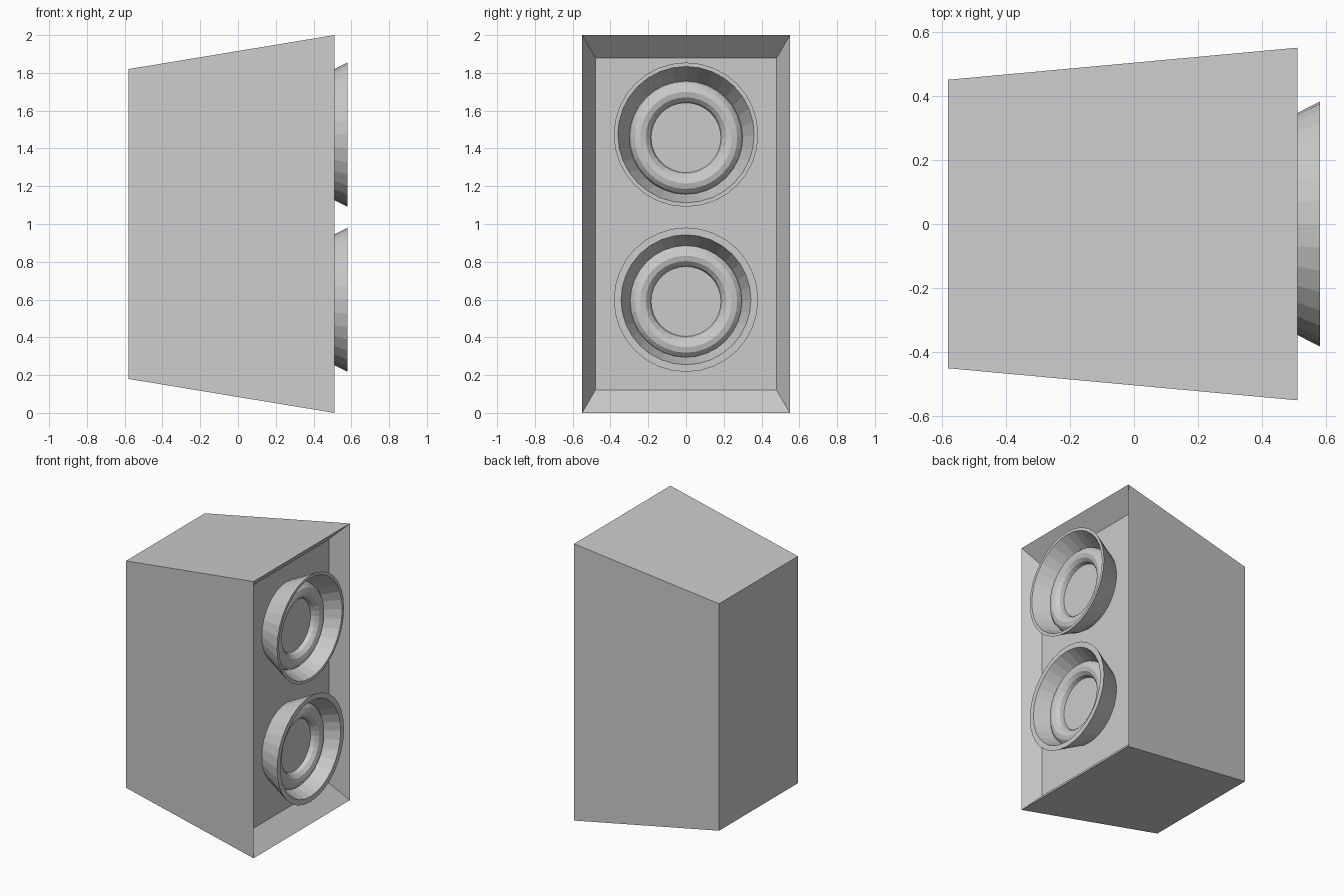
import bpy
import bmesh
from math import cos, sin, pi, radians

if "Cube" in bpy.data.objects:
    bpy.data.objects.remove(bpy.data.objects["Cube"])

SIDES = 32


def finish(name, bm):
    bmesh.ops.recalc_face_normals(bm, faces=bm.faces)
    mesh = bpy.data.meshes.new(name)
    bm.to_mesh(mesh)
    bm.free()
    obj = bpy.data.objects.new(name, mesh)
    bpy.context.collection.objects.link(obj)
    return obj


def loft(name, rings, close=False):
    """Skin a list of point loops; cap the ends or join last to first."""
    bm = bmesh.new()
    loops = [[bm.verts.new(p) for p in ring] for ring in rings]
    pairs = list(zip(loops, loops[1:]))
    if close:
        pairs.append((loops[-1], loops[0]))
    for a, b in pairs:
        n = len(a)
        for i in range(n):
            j = (i + 1) % n
            bm.faces.new((a[i], a[j], b[j], b[i]))
    if not close:
        bm.faces.new(loops[0])
        bm.faces.new(loops[-1])
    return finish(name, bm)


def rect(x, half_y, half_z):
    return [(x, sy * half_y, 1 + sz * half_z)
            for sy, sz in ((-1, -1), (1, -1), (1, 1), (-1, 1))]


def circle(x, r, zc):
    return [(x, r * cos(2 * pi * i / SIDES), zc + r * sin(2 * pi * i / SIDES))
            for i in range(SIDES)]


# Tapered cabinet with sharp front edge and sunken front panel
loft("cabinet", [rect(-0.58, 0.45, 0.82), rect(0.51, 0.55, 1.0),
                 rect(0.39, 0.48, 0.88)])

# Two drivers: flared cup plus rounded surround ring
for label, z_rim, z_in, r_lip, r_floor in (("upper", 1.473, 1.457, 0.361, 0.300),
                                           ("lower", 0.599, 0.590, 0.344, 0.290)):
    loft(label + "_driver_cup", [circle(0.385, 0.283, z_rim),
                                 circle(0.58, 0.382, z_rim),
                                 circle(0.58, r_lip, z_rim),
                                 circle(0.45, r_floor, z_in)])
    tube = [circle(0.45 + 0.0575 * sin(radians(a)),
                   0.2425 + 0.0575 * cos(radians(a)), z_in)
            for a in range(0, 360, 30)]
    ring = loft(label + "_driver_surround", tube, close=True)
